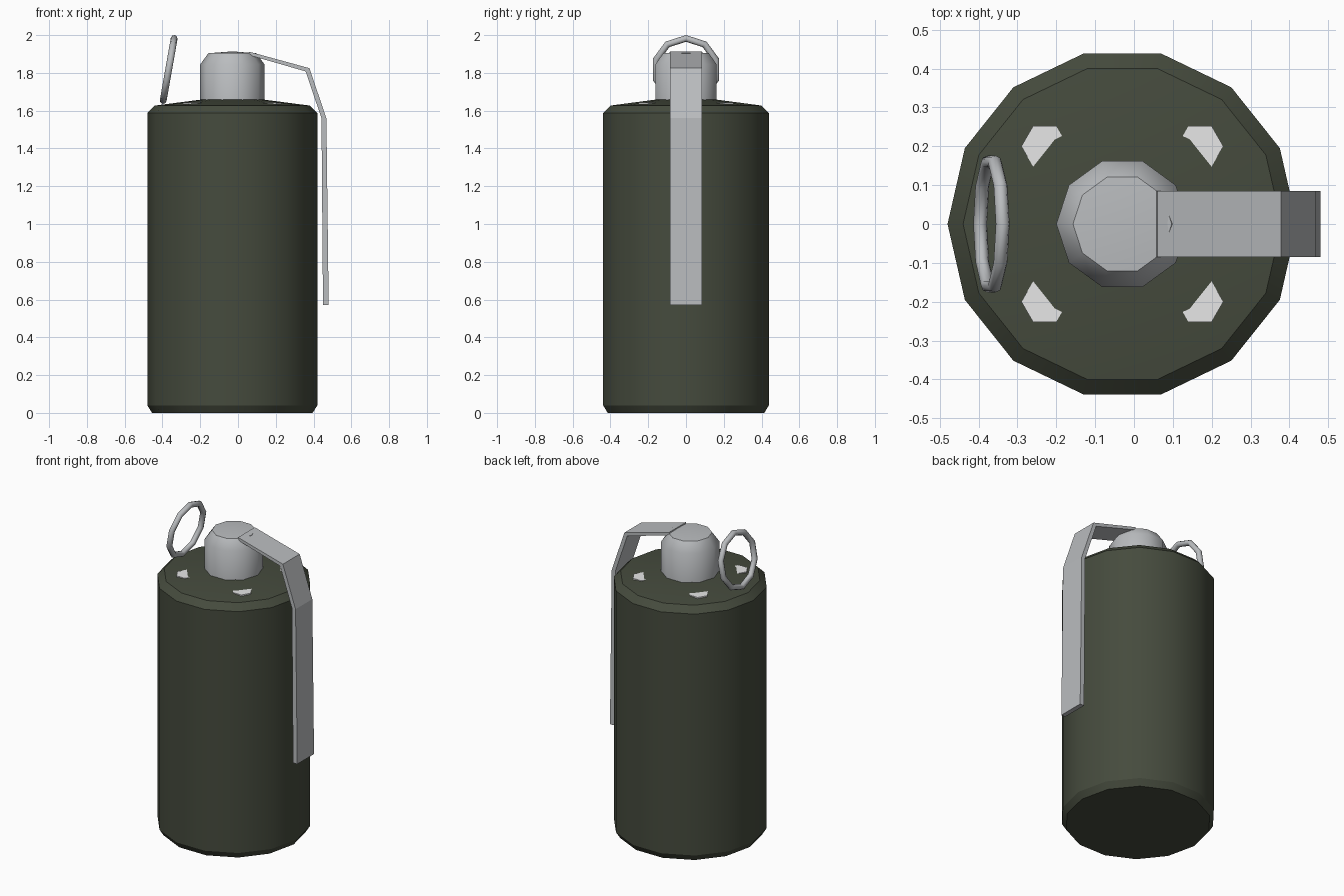
import bpy, bmesh, math
from mathutils import Vector, Matrix

if "Cube" in bpy.data.objects:
    bpy.data.objects.remove(bpy.data.objects["Cube"])

CX = -0.03  # axis of the canister


def material(name, rgb):
    m = bpy.data.materials.new(name)
    m.diffuse_color = (*rgb, 1)
    m.use_nodes = True
    m.node_tree.nodes["Principled BSDF"].inputs["Base Color"].default_value = m.diffuse_color
    return m


green = material("olive_green", (0.06, 0.07, 0.047))
metal = material("grey_metal", (0.49, 0.505, 0.52))
white = material("white_paint", (0.8, 0.8, 0.8))


def make_object(name, bm, mat, smooth=None):
    bmesh.ops.recalc_face_normals(bm, faces=bm.faces)
    me = bpy.data.meshes.new(name)
    bm.to_mesh(me)
    bm.free()
    me.materials.append(mat)
    if smooth is not None:
        me.shade_smooth()
        me.set_sharp_from_angle(angle=math.radians(smooth))
    ob = bpy.data.objects.new(name, me)
    bpy.context.collection.objects.link(ob)
    return ob


def lathe(name, profile, sides, mat, smooth):
    """Turn (radius, z) points round the canister axis; last point is an apex."""
    bm = bmesh.new()
    rings = [[bm.verts.new((CX + r * math.cos(math.tau * i / sides),
                            r * math.sin(math.tau * i / sides), z))
              for i in range(sides)] for r, z in profile[:-1]]
    bm.faces.new(rings[0])
    for a, b in zip(rings, rings[1:]):
        for i in range(sides):
            j = (i + 1) % sides
            bm.faces.new((a[i], a[j], b[j], b[i]))
    apex = bm.verts.new((CX, 0, profile[-1][1]))
    for i in range(sides):
        bm.faces.new((rings[-1][i], rings[-1][(i + 1) % sides], apex))
    return make_object(name, bm, mat, smooth)


# Canister body and fuze cap
lathe("canister_body", [(0.425, 0), (0.45, 0.04), (0.45, 1.588), (0.41, 1.627),
                        (0, 1.68)], 14, green, 30)
lathe("fuze_cap", [(0.17, 1.62), (0.17, 1.845), (0.127, 1.904), (0, 1.914)],
      10, metal, 40)

# Bent safety lever
outer = [(0.06, 1.912), (0.378, 1.825), (0.468, 1.56), (0.48, 0.57)]
inner = [(0.45, 0.57), (0.442, 1.56), (0.358, 1.808), (0.055, 1.895)]
bm = bmesh.new()
half = 0.085
left = [bm.verts.new((x, -half, z)) for x, z in outer + inner]
right = [bm.verts.new((x, half, z)) for x, z in outer + inner]
for i in range(8):
    j = (i + 1) % 8
    bm.faces.new((left[i], left[j], right[j], right[i]))
for side in (left, right):
    for i in range(3):
        bm.faces.new((side[i], side[i + 1], side[6 - i], side[7 - i]))
make_object("safety_lever", bm, metal)

# Leaning pull ring
bm = bmesh.new()
tilt = Matrix.Translation((-0.367, 0, 1.818)) @ Matrix.Rotation(math.radians(10), 4, 'Y')
R, r, N, M = 0.167, 0.018, 10, 8
rings = []
for i in range(N):
    a = math.tau * i / N
    ring = []
    for k in range(M):
        b = math.tau * k / M
        d = R + r * math.cos(b)
        ring.append(bm.verts.new(tilt @ Vector((r * math.sin(b), d * math.sin(a),
                                                d * math.cos(a)))))
    rings.append(ring)
for i in range(N):
    a, b = rings[i], rings[(i + 1) % N]
    for k in range(M):
        m = (k + 1) % M
        bm.faces.new((a[k], a[m], b[m], b[k]))
make_object("pull_ring", bm, metal, 60)

# Four hexagonal vent seals, half sunk in the sloping top
for sx in (-1, 1):
    for sy in (-1, 1):
        bm = bmesh.new()
        bmesh.ops.create_cone(bm, cap_ends=True, segments=6, radius1=0.06,
                              radius2=0.06, depth=0.02)
        # a hexagon corner points along x
        bmesh.ops.rotate(bm, verts=bm.verts, matrix=Matrix.Rotation(
            -math.atan2(bm.verts[:][0].co.y, bm.verts[:][0].co.x), 3, 'Z'))
        bmesh.ops.translate(bm, verts=bm.verts, vec=(CX + sx * 0.2, sy * 0.2, 1.634))
        make_object("vent_seal", bm, white)
